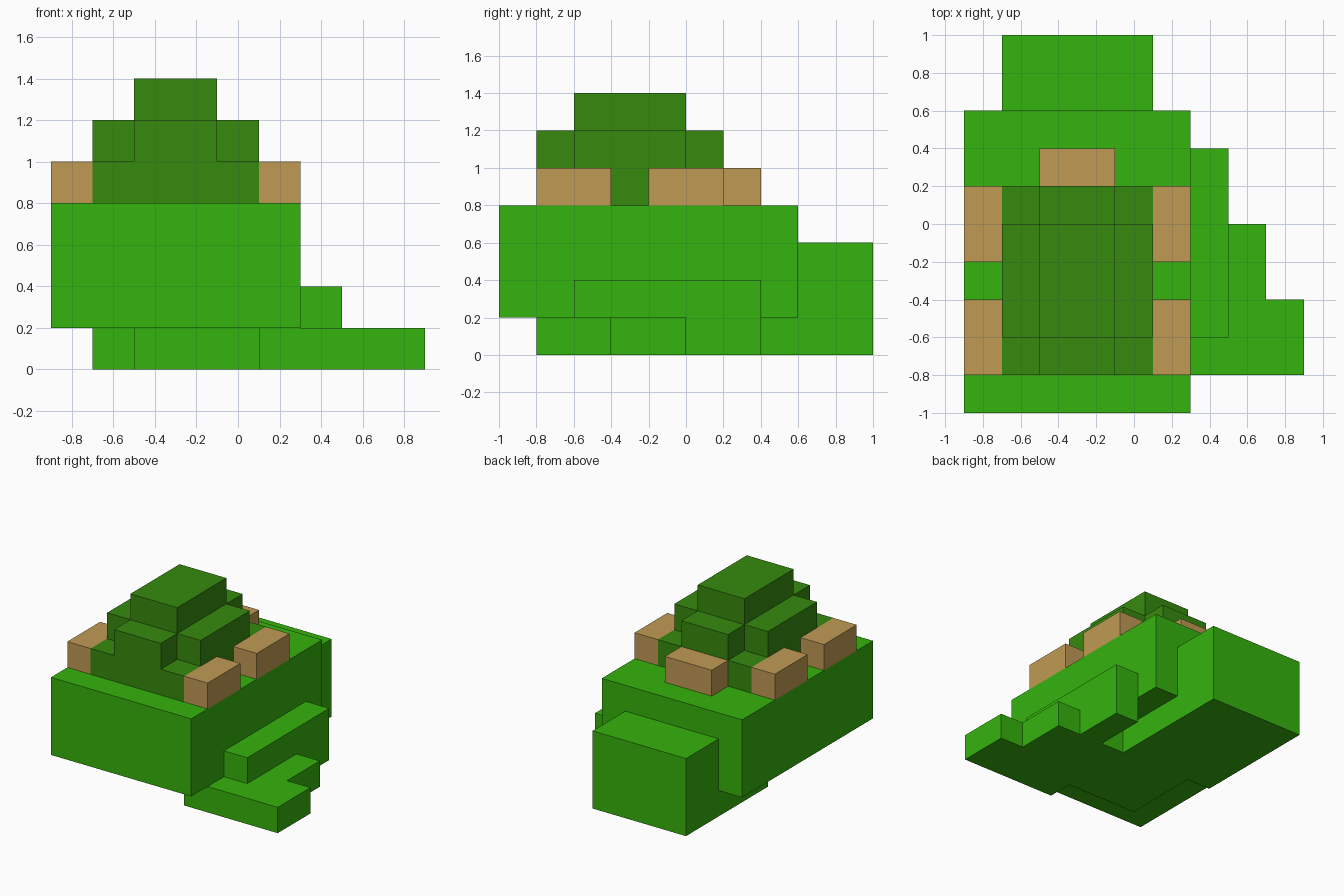
import bpy
import bmesh

cube = bpy.data.objects.get("Cube")
if cube:
    bpy.data.objects.remove(cube, do_unlink=True)


def material(name, color):
    mat = bpy.data.materials.new(name)
    mat.use_nodes = True
    mat.diffuse_color = color
    bsdf = next(n for n in mat.node_tree.nodes if n.type == 'BSDF_PRINCIPLED')
    bsdf.inputs["Base Color"].default_value = color
    bsdf.inputs["Roughness"].default_value = 0.9
    return mat


green = material("bright_green", (0.036, 0.451, 0.004, 1))
dark = material("dark_green", (0.037, 0.254, 0.0044, 1))
tan = material("tan", (0.527, 0.328, 0.089, 1))


def prism(name, outline, z0, z1, mat):
    """Extrude a counter-clockwise floor outline from z0 to z1."""
    bm = bmesh.new()
    floor = bm.faces.new([bm.verts.new((x, y, z0)) for x, y in outline])
    result = bmesh.ops.extrude_face_region(bm, geom=[floor], use_keep_orig=True)
    top = [v for v in result["geom"] if isinstance(v, bmesh.types.BMVert)]
    bmesh.ops.translate(bm, verts=top, vec=(0, 0, z1 - z0))
    bmesh.ops.recalc_face_normals(bm, faces=bm.faces)
    mesh = bpy.data.meshes.new(name)
    bm.to_mesh(mesh)
    bm.free()
    mesh.materials.append(mat)
    obj = bpy.data.objects.new(name, mesh)
    bpy.context.collection.objects.link(obj)
    return obj


def box(name, x0, x1, y0, y1, z0, z1, mat):
    return prism(name, [(x0, y0), (x1, y0), (x1, y1), (x0, y1)], z0, z1, mat)


# Stepped base layer with a notch under the left side
prism("base_layer", [
    (-0.7, 0), (-0.5, 0), (-0.5, -0.6), (0.1, -0.6), (0.1, -0.8), (0.9, -0.8),
    (0.9, -0.4), (0.7, -0.4), (0.7, 0), (0.5, 0), (0.5, 0.4), (0.3, 0.4),
    (0.3, 0), (0.1, 0), (0.1, 1), (-0.7, 1)], 0, 0.2, green)

# Main body, rear block and side ledge
box("main_body", -0.9, 0.3, -1, 0.6, 0.2, 0.8, green)
box("rear_block", -0.7, 0.1, 0.6, 1, 0.2, 0.6, green)
box("side_ledge", 0.3, 0.5, -0.6, 0.4, 0.2, 0.4, green)

# Stepped dark mound: square, cross, crown
box("mound_base", -0.7, 0.1, -0.8, 0.2, 0.8, 1.0, dark)
prism("mound_cross", [
    (-0.5, -0.8), (-0.1, -0.8), (-0.1, -0.6), (0.1, -0.6), (0.1, 0), (-0.1, 0),
    (-0.1, 0.2), (-0.5, 0.2), (-0.5, 0), (-0.7, 0), (-0.7, -0.6), (-0.5, -0.6)],
    1.0, 1.2, dark)
box("mound_crown", -0.5, -0.1, -0.6, 0, 1.2, 1.4, dark)

# Tan blocks around the mound
for side, x in (("right", -0.9), ("left", 0.1)):
    for place, y in (("front", -0.8), ("rear", -0.2)):
        box(f"{place}_{side}_tan_block", x, x + 0.2, y, y + 0.4, 0.8, 1.0, tan)
box("back_tan_block", -0.5, -0.1, 0.2, 0.4, 0.8, 1.0, tan)
